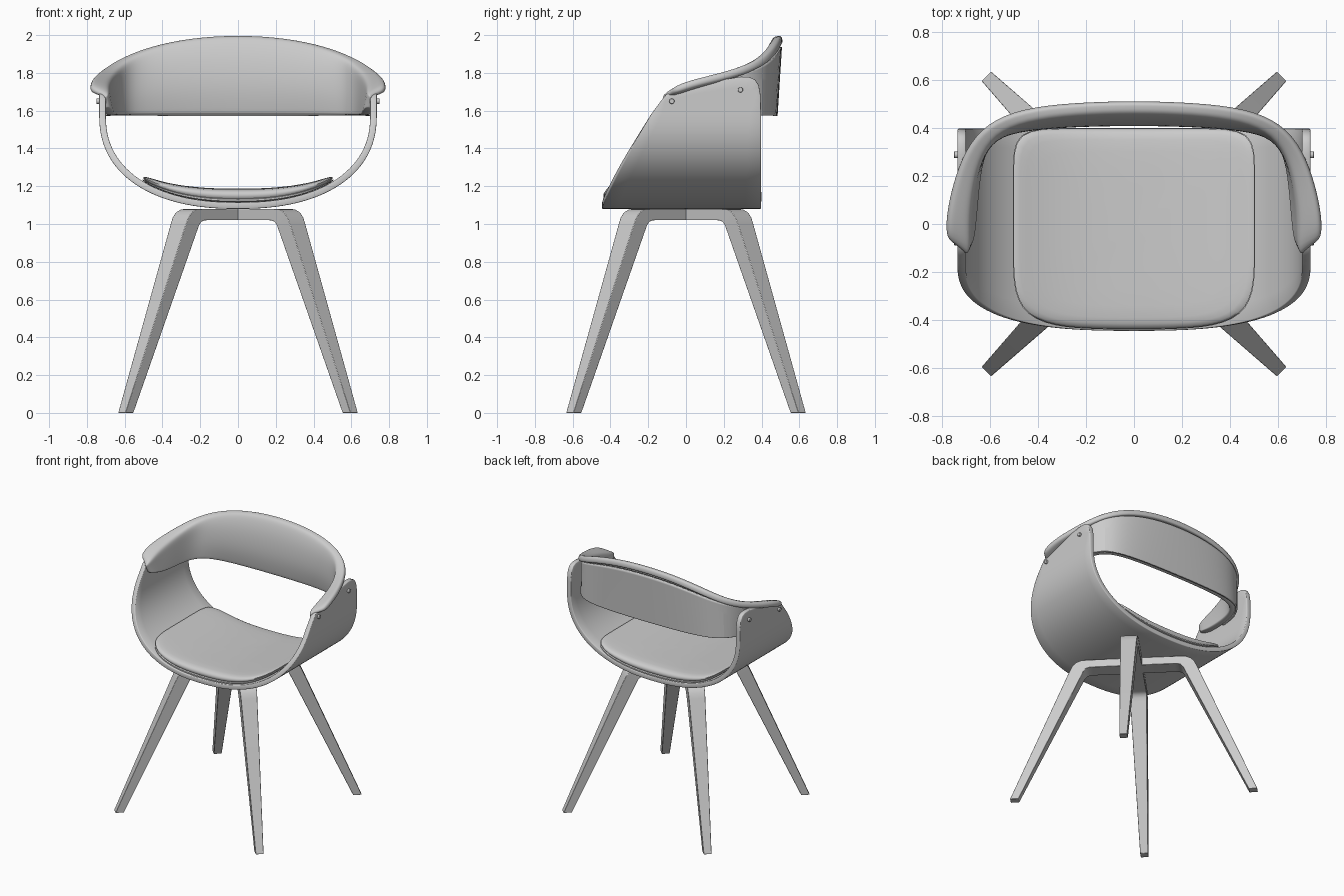
import bpy, bmesh
from math import sin, cos, pi, radians
from mathutils import Vector, Matrix

if "Cube" in bpy.data.objects:
    bpy.data.objects.remove(bpy.data.objects["Cube"])


def finish(name, bm, angle=40):
    """Turn a bmesh into a smooth-shaded object."""
    me = bpy.data.meshes.new(name)
    bm.to_mesh(me)
    bm.free()
    ob = bpy.data.objects.new(name, me)
    bpy.context.collection.objects.link(ob)
    for o in bpy.context.selected_objects:
        o.select_set(False)
    ob.select_set(True)
    bpy.context.view_layer.objects.active = ob
    bpy.ops.object.shade_smooth_by_angle(angle=radians(angle))
    return ob


def skin(bm, rows, closed=False):
    """Quads between successive rows of points."""
    vs = [[bm.verts.new(p) for p in r] for r in rows]
    n = len(vs[0])
    for a, b in zip(vs, vs[1:]):
        for j in range(n if closed else n - 1):
            k = (j + 1) % n
            bm.faces.new((a[j], b[j], b[k], a[k]))
    return vs


def mod(ob, kind, **props):
    m = ob.modifiers.new(kind.title(), kind)
    for k, v in props.items():
        setattr(m, k, v)


def mirrored(rows):
    """Extend rows that run from the centre to +x over to -x as well."""
    return [[(-x, y, z) for x, y, z in r] for r in rows[:0:-1]] + rows


# Bent shell: squarish half ellipse below, straight sides up to a curved top edge
CZ, AX, AZ, TH, P = 1.58, 0.735, 0.50, 0.035, 2.3
top_edge = [(-.13, 1.655), (-.105, 1.685), (-.06, 1.705), (0, 1.72), (.1, 1.745), (.2, 1.765),
            (.29, 1.78), (.335, 1.778), (.365, 1.765), (.385, 1.735), (.395, 1.68)]
nv = len(top_edge) - 1


def front_y(z):
    return -.445 + .26 * max(0, (z - 1.08) / .5) ** 1.15


rows = []
for i in range(29):
    t = i / 28 * pi / 2
    x, z = AX * sin(t) ** (2 / P), CZ - AZ * max(0, cos(t)) ** (2 / P)
    f = front_y(z)
    rows.append([(x, f + (.397 - f) * j / nv, z) for j in range(nv + 1)])
last = rows[-1]
for s in (.35, .7, 1):
    rows.append([(AX, p[1] + (e[0] - p[1]) * s, p[2] + (e[1] - p[2]) * s)
                 for p, e in zip(last, top_edge)])
bm = bmesh.new()
skin(bm, mirrored(rows))
shell = finish("seat_shell", bm)
mod(shell, 'SOLIDIFY', thickness=TH, offset=1)
mod(shell, 'BEVEL', width=.005, segments=2, limit_method='ANGLE', angle_limit=radians(50))

# Seat cushion: rounded outline in rings, draped over the inside of the shell
profile = [(.46, 0), (.3, 0), (.15, 0), (.02, 0), (0, .006), (0, .016), (.012, .02), (.005, .028),
           (.003, .042), (.012, .055), (.03, .064), (.06, .069), (.12, .071), (.2, .072),
           (.3, .072), (.4, .072), (.48, .072)]
rings = []
for inset, h in profile:
    ring = []
    for k in range(96):
        c, s = cos(2 * pi * k / 96), sin(2 * pi * k / 96)
        n = 5 if s < 0 else 9
        r = (abs(c) ** n + abs(s) ** n) ** (-1 / n)
        scale = 1 - inset / .505
        x = c * r * .505 * scale
        y = -.02 + s * r * .42 * scale
        if s < 0:  # bowed front edge
            y -= s * .015 * (x / .4) ** 2
        z = CZ - (AZ - TH) * (1 - abs(x / (AX - TH)) ** P) ** (1 / P)
        ring.append((x, y, z + h * (1 - .45 * (x / .48) ** 2)))
    rings.append(ring)
bm = bmesh.new()
vs = skin(bm, rings, closed=True)
bm.faces.new(vs[0])
bm.faces.new(vs[-1])
bmesh.ops.recalc_face_normals(bm, faces=bm.faces)
finish("seat_cushion", bm, 60)

# Wraparound backrest: wall foot, crest and outer lip from the centre to the arm tip
foot = [(0, .43, 1.575), (.25, .427, 1.575), (.46, .412, 1.575), (.58, .37, 1.575),
        (.63, .27, 1.575), (.645, .13, 1.575), (.655, .0, 1.585), (.67, -.10, 1.62)]
crest = [(0, .458, 1.995), (.25, .45, 1.98), (.445, .425, 1.935), (.575, .37, 1.875),
         (.64, .26, 1.815), (.67, .13, 1.775), (.685, .0, 1.74), (.68, -.135, 1.69)]
lip = [(0, .51, 2.003), (.25, .502, 1.988), (.47, .476, 1.943), (.62, .41, 1.885),
       (.705, .30, 1.835), (.755, .15, 1.795), (.78, .02, 1.765), (.78, -.07, 1.73)]
bulge = [.04, .04, .035, .015, 0, 0, 0, 0]


def station(f, c, l=None, b=0):
    f, c = Vector(f), Vector(c)
    steps = (0, .06, .35, .7, .9) if l else (0, .06, .35, .7, .88)
    pts = [f.lerp(c, s) - Vector((0, b * sin(pi * s), 0)) for s in steps]
    if l:
        pts += [c.lerp(Vector(l), s) for s in (.12, .6, 1)]
    return [tuple(p) for p in pts]


bm = bmesh.new()
skin(bm, mirrored([station(*p) for p in zip(foot, crest, lip, bulge)]))
pad = finish("backrest_cushion", bm, 80)
mod(pad, 'SOLIDIFY', thickness=.045, offset=-1)
mod(pad, 'SUBSURF', levels=2, render_levels=2)

# Thin hard plate behind the backrest cushion
bm = bmesh.new()
skin(bm, mirrored([station(f, c) for f, c in zip(foot[:6], crest[:6])]))
plate = finish("backrest_plate", bm)
mod(plate, 'SUBSURF', levels=2, render_levels=2)
mod(plate, 'DISPLACE', strength=-.042, mid_level=0)
mod(plate, 'SOLIDIFY', thickness=.014, offset=-1)

# Bolts through the shell sides
for side, label in ((1, "right"), (-1, "left")):
    for k, (y, z) in enumerate(((-.075, 1.65), (.288, 1.71))):
        bm = bmesh.new()
        place = Matrix.Translation((side * .73, y, z)) @ Matrix.Rotation(pi / 2, 4, 'Y')
        bmesh.ops.create_cone(bm, cap_ends=True, segments=20, radius1=.014, radius2=.014,
                              depth=.04, matrix=place)
        bolt = finish(f"{label}_bolt_{k + 1}", bm)
        mod(bolt, 'BEVEL', width=.003, segments=2, limit_method='ANGLE')

# Two crossing bent leg arches: (outer r, z, inner r, z, half width)
half = [(.87, 0, .81, 0, .028), (.447, 1.0, .362, .965, .058), (.43, 1.035, .35, .992, .06),
        (.405, 1.062, .335, 1.01, .06), (.37, 1.077, .315, 1.018, .06), (.33, 1.08, .29, 1.02, .06)]
arch = half + [(-a, b, -c, d, w) for a, b, c, d, w in half[::-1]]
for k, name in enumerate(("leg_arch_a", "leg_arch_b")):
    bm = bmesh.new()
    vs = skin(bm, [[(a, -w, b), (a, w, b), (c, w, d), (c, -w, d)] for a, b, c, d, w in arch], closed=True)
    bm.faces.new(vs[0])
    bm.faces.new(vs[-1])
    bmesh.ops.recalc_face_normals(bm, faces=bm.faces)
    bm.transform(Matrix.Rotation(pi / 4 + k * pi / 2, 4, 'Z'))
    leg = finish(name, bm)
    mod(leg, 'BEVEL', width=.003, segments=2, limit_method='ANGLE', angle_limit=radians(50))
